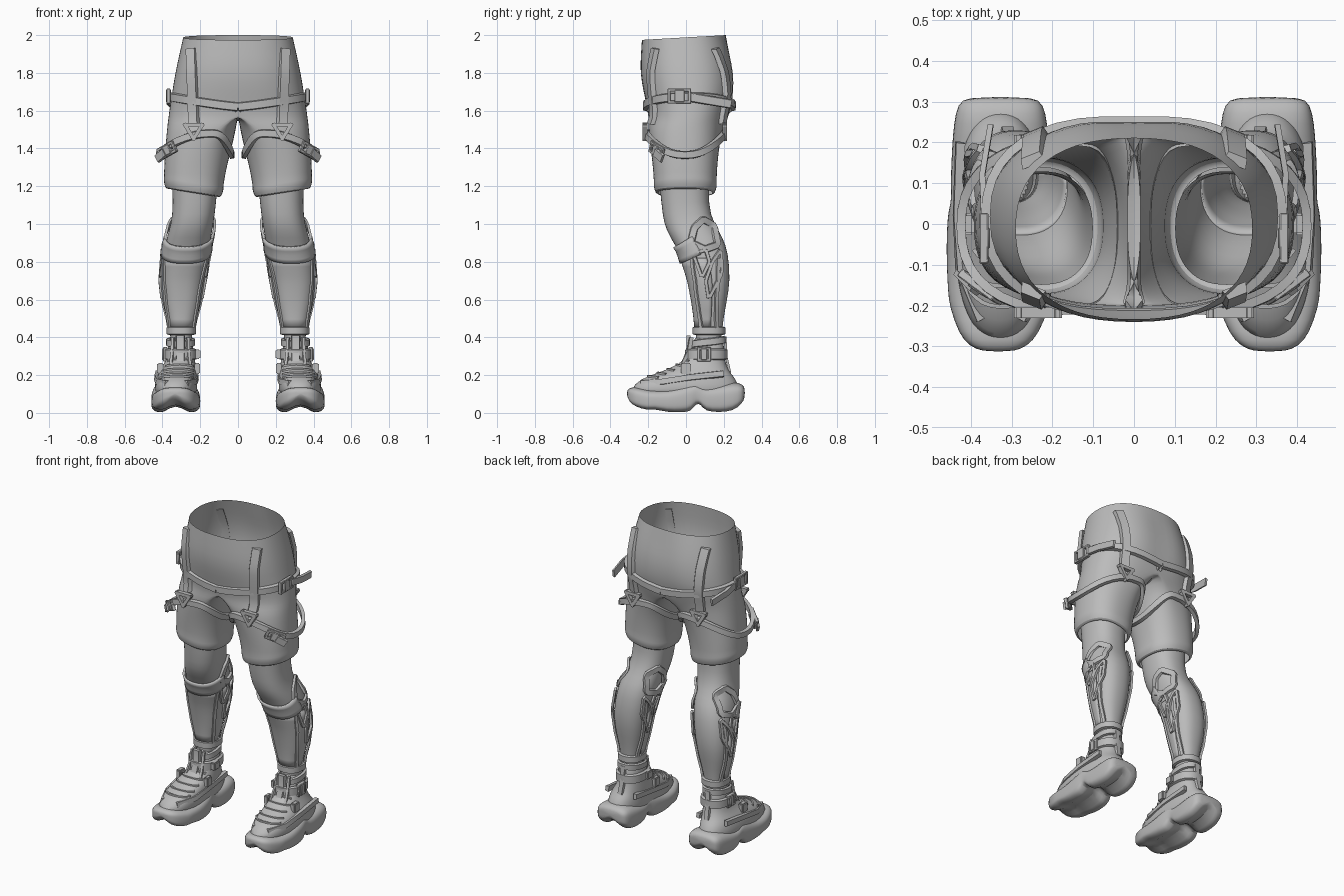
import bpy, bmesh, math
from mathutils import Vector as V, Matrix

if "Cube" in bpy.data.objects:
    bpy.data.objects.remove(bpy.data.objects["Cube"])

grey = bpy.data.materials.new("warm_grey")
grey.diffuse_color = (0.5, 0.5, 0.5, 1)
grey.use_nodes = True
grey.node_tree.nodes["Principled BSDF"].inputs["Base Color"].default_value = grey.diffuse_color
P = 0.85  # roundness exponent of the cross-sections
R = math.radians


def make(name, bm, sub=0, solid=0, angle=40):
    """Turn a bmesh of the right half into a mirrored, smooth object."""
    bmesh.ops.recalc_face_normals(bm, faces=bm.faces)
    me = bpy.data.meshes.new(name)
    bm.to_mesh(me)
    bm.free()
    me.materials.append(grey)
    ob = bpy.data.objects.new(name, me)
    bpy.context.collection.objects.link(ob)
    bpy.ops.object.select_all(action='DESELECT')
    ob.select_set(True)
    bpy.context.view_layer.objects.active = ob
    bpy.ops.object.shade_smooth_by_angle(angle=R(angle))
    if solid:
        ob.modifiers.new("thickness", 'SOLIDIFY').thickness = solid
    m = ob.modifiers.new("mirror", 'MIRROR')
    m.merge_threshold = 0.0005
    if sub:
        s = ob.modifiers.new("smooth", 'SUBSURF')
        s.levels = s.render_levels = sub


def skin(rings, closed=True, cap=False, loop=False):
    bm = bmesh.new()
    vs = [[bm.verts.new(p) for p in r] for r in rings]
    n = len(rings[0])
    for i in range(len(vs) if loop else len(vs) - 1):
        a, b = vs[i], vs[(i + 1) % len(vs)]
        for j in range(n if closed else n - 1):
            k = (j + 1) % n
            bm.faces.new((a[j], a[k], b[k], b[j]))
    if cap:
        bm.faces.new(vs[0])
        bm.faces.new(vs[-1])
    return bm


def spow(v, p):
    return math.copysign(abs(v) ** p, v) if abs(v) > 1e-6 else 0.0


# rows: z, inner x, middle x, outer x, front y, back y
def row(tab, z):
    z = max(min(z, tab[0][0]), tab[-1][0])
    for a, b in zip(tab, tab[1:]):
        if z >= b[0]:
            t = (z - b[0]) / (a[0] - b[0])
            return [v * t + w * (1 - t) for v, w in zip(a, b)]


def surf(tab, a, z, off=0.0):
    """Point on a body surface; angle 0 is outer, -90 front, 90 back."""
    _, xi, xm, xo, yf, yb = row(tab, z)
    c, s = math.cos(a), math.sin(a)
    w = xo - xm if c >= 0 else xm - xi
    return V((xm + w * spow(c, P) + off * c, (yf + yb) / 2 + (yb - yf) / 2 * spow(s, P) + off * s, z))


def loft(tab, n=28):
    return [[surf(tab, 2 * math.pi * j / n - math.pi / 2, r[0]) for j in range(n)] for r in tab]


def limb(rows):
    return [(z, a, (a + b) / 2, b, f, k) for z, a, b, f, k in rows]


def ribbon(name, pts, nors, w, t=0.014, loop=False):
    rings, n = [], len(pts)
    for i, (p, nn) in enumerate(zip(pts, nors)):
        q = pts[(i + 1) % n] if loop or i < n - 1 else p
        o = pts[i - 1] if loop or i else p
        b = (q - o).cross(nn).normalized() * w / 2
        d = nn.normalized() * t / 2
        rings.append([p + b * 0.8 + d, p + b - d, p - b - d, p - b * 0.8 + d])
    make(name, skin(rings, cap=not loop, loop=loop))


def wrap(name, tab, zf, w, off, a0=-90, a1=270, n=40, t=0.014):
    """Strap round a limb, its height and offset given as rules of the angle."""
    full = a1 - a0 >= 360
    angs = [R(a0 + (a1 - a0) * i / (n if full else n - 1)) for i in range(n)]
    ribbon(name, [surf(tab, a, zf(a), off(a)) for a in angs],
           [V((math.cos(a), math.sin(a), 0)) for a in angs], w, t, full)


def box(bm, c, right, up, size):
    r, u = V(right).normalized(), V(up).normalized()
    f = r.cross(u).normalized()
    u = f.cross(r)
    m = Matrix((r * size[0], u * size[1], f * size[2])).transposed().to_4x4()
    bmesh.ops.create_cube(bm, size=1, matrix=Matrix.Translation(V(c)) @ m)


def buckle(name, c, right, up, w, h, t=0.022):
    """Open frame with a central clasp."""
    bm = bmesh.new()
    c, r, u = V(c), V(right).normalized(), V(up).normalized()
    b = 0.016
    for s in (-1, 1):
        box(bm, c + u * s * (h - b) / 2, r, u, (w, b, t))
        box(bm, c + r * s * (w - b) / 2, r, u, (b, h, t))
    box(bm, c, r, u, (w * 0.42, h * 0.8, t * 1.3))
    bmesh.ops.bevel(bm, geom=bm.edges[:], offset=0.003, segments=1, affect='EDGES')
    make(name, bm)


# ---- shorts: pelvis half-rings that split into a leg tube
shorts = [(1.988, 0, 0, .292, -.235, .212), (1.9, 0, 0, .312, -.24, .24), (1.8, 0, 0, .334, -.245, .262),
          (1.7, 0, 0, .35, -.226, .262), (1.64, 0, 0, .36, -.212, .25), (1.575, 0, 0, .369, -.2, .228),
          (1.535, .006, .06, .374, -.2, .21), (1.49, .014, .13, .378, -.2, .193), (1.4, .033, .19, .386, -.187, .175)]
shorts += limb([(1.3, .06, .392, -.176, .166), (1.225, .078, .392, -.17, .162), (1.21, .074, .396, -.174, .166),
                (1.165, .088, .386, -.164, .156)])
rings = loft(shorts)
rings.append([p * 0.9 + V((.024, 0, .117)) for p in rings[-1]])
for p in rings[0]:
    p.z += 0.057 * p.y
for r in rings[1:5]:  # cleft between the buttocks
    for p in r:
        if p.y > 0:
            p.y -= .014 * math.exp(-(p.x / .07) ** 2) * p.y / .26
for r in rings[-4:]:  # slanted hem
    for p in r:
        p.z += 0.16 * (p.x - 0.24)
bm = skin(rings)
bmesh.ops.delete(bm, geom=[f for f in bm.faces if all(abs(v.co.x) < 1e-4 for v in f.verts)], context='FACES')
make("shorts", bm, sub=1, angle=60)

# ---- bare legs
leg = limb([(1.3, .1, .355, -.15, .13), (1.1, .116, .342, -.13, .115), (1.0, .13, .355, -.118, .15),
            (.93, .143, .377, -.085, .195), (.85, .157, .393, -.034, .224), (.7, .183, .404, .014, .236),
            (.58, .205, .39, .037, .214), (.48, .232, .365, .05, .195), (.36, .25, .355, .055, .185)])
make("leg", skin(loft(leg)), sub=1, angle=60)

# ---- thigh harness
wrap("thigh_strap", shorts, lambda a: 1.62 + .053 * math.cos(a), .048,
     lambda a: .009 if math.cos(a) > -.1 else -.004, t=.022)
wrap("lower_strap", shorts, lambda a: 1.365 + .115 * math.sin(a) ** 2, .042,
     lambda a: .012 + .024 * max(0, math.cos(a)), t=.022)


def garter(name, s):
    pts = []
    for i in range(11):
        z = 1.93 - .4 * i / 10
        x = .25 - .014 * i / 10
        _, xi, xm, xo, yf, yb = row(shorts, z)
        c = min(abs((x - xm) / (xo - xm)), .98) ** (1 / P)
        pts.append(surf(shorts, s * math.acos(c), z, .01))
        pts[-1].x = x
    ribbon(name, pts, [V((.4, s, 0))] * 11, .062, .026)
    # triangular ring under the strap
    y = -.218 if s < 0 else .205
    tri = [V((.235, y, 1.495)) + V(d) for d in ((-.046, 0, .03), (.046, 0, .03), (0, 0, -.044))]
    bm = bmesh.new()
    for i in range(3):
        a, b = tri[i], tri[(i + 1) % 3]
        box(bm, (a + b) / 2, b - a, V((0, 1, 0)), ((b - a).length + .016, .026, .02))
    make(name + "_ring", bm)


garter("front_garter", -1)
garter("back_garter", 1)
buckle("thigh_buckle", (.368, -.035, 1.677), (0, 1, 0), (0, 0, 1), .125, .08)
ribbon("thigh_strap_tail", [V((.368, .02, 1.672)), V((.372, .12, 1.655)), V((.352, .24, 1.635))],
       [V((1, 0, 0))] * 3, .05)
buckle("lower_buckle", (.375, -.155, 1.39), (.75, .55, -.42), (.35, .2, .9), .115, .065)
ribbon("lower_strap_tail", [V((.39, -.165, 1.38)), V((.43, -.125, 1.345))], [V((.6, -.8, 0))] * 2, .05)

# ---- shin guard


def patch(name, lo, hi, half, off, rows):
    g = []
    for i in range(rows + 1):
        t = i / rows
        g.append([surf(leg, R(-90 + d), lo(d) * (1 - t) + hi(d) * t, off)
                  for d in [half * (j / 12 - 1) for j in range(25)]])
    make(name, skin(g, closed=False), solid=.012)


patch("shin_plate", lambda d: .45, lambda d: .82, 95, .008, 8)
patch("shin_collar", lambda d: .79 + .05 * (d / 85) ** 2, lambda d: .875 + .06 * (d / 85) ** 2, 85, .018, 4)
wrap("ankle_band", leg, lambda a: .435, .045, lambda a: .01)
for k, s in (("outer", 1), ("inner", -1)):
    zs = [.82 - .37 * i / 9 for i in range(10)]
    for part, d in (("front", 62), ("rear", 118)):
        ang = [R(-90 + s * (d - 10 * math.sin(math.pi * i / 9))) for i in range(10)]
        ribbon(f"{k}_{part}_rib", [surf(leg, a, z, .01) for a, z in zip(ang, zs)],
               [V((math.cos(a), math.sin(a), 0)) for a in ang], .022)

    def frame(name, poly, w, off):
        """Closed frame drawn in side elevation and laid on the calf."""
        pts, nor = [], []
        for (y0, z0), (y1, z1) in zip(poly, poly[1:] + poly[:1]):
            for t in (.1, .37, .63, .9):
                y, z = y0 + (y1 - y0) * t, z0 + (z1 - z0) * t
                _, xi, xm, xo, yf, yb = row(leg, z)
                q = max(-.9, min(.9, 2 * (y - (yf + yb) / 2) / (yb - yf)))
                c = (1 - abs(q) ** (2 / P)) ** (P / 2)
                pts.append(V((xm + s * ((xo - xm) * c + off), y, z)))
                nor.append(V((s, .6 * q, 0)))
        ribbon(name, pts, nor, w, .014, True)

    frame(k + "_knee_fin", [(.025, .9), (.045, .98), (.092, 1.024), (.15, .99), (.17, .89), (.1, .865)], .04, .01)
    frame(k + "_upper_lattice", [(.04, .84), (.105, .865), (.125, .8), (.085, .715)], .02, .011)
    frame(k + "_lower_lattice", [(.14, .8), (.185, .865), (.19, .74), (.12, .6), (.105, .7)], .02, .011)

# ---- shoe upper
upper = limb([(.415, .25, .36, .04, .198), (.34, .235, .372, .028, .202), (.28, .228, .382, -.005, .205),
              (.24, .222, .4, -.075, .22), (.212, .218, .42, -.15, .235), (.18, .216, .435, -.245, .265),
              (.125, .214, .444, -.297, .285), (.08, .22, .435, -.28, .275)])
make("shoe_upper", skin(loft(upper), cap=True), sub=1, angle=60)

# ---- chunky sole lofted toe to heel: y, inner x, outer x, bottom z, top z
sole = [(-.313, .295, .37, .085, .118), (-.3, .262, .403, .055, .132), (-.27, .233, .43, .03, .138),
        (-.2, .206, .453, .01, .125), (-.17, .203, .456, .02, .125), (-.1, .198, .46, 0, .125),
        (-.02, .2, .46, 0, .15), (.03, .208, .456, .004, .165), (.05, .216, .45, .046, .165),
        (.078, .218, .448, .046, .15), (.1, .214, .45, .004, .14), (.18, .208, .447, 0, .15),
        (.25, .212, .442, .006, .165), (.295, .222, .432, .045, .155), (.312, .245, .41, .075, .135)]
rings = []
for y, a, b, lo, hi in sole:
    ring = []
    for j in range(28):
        t = 2 * math.pi * j / 28
        low = math.sin(t) < 0
        x = (a + b) / 2 + (b - a) / 2 * spow(math.cos(t), .45 if low else .7)
        z = (lo + hi) / 2 + (hi - lo) / 2 * spow(math.sin(t), .45 if low else .7)
        if low:  # groove along the tread
            z += .35 * (hi - lo) * math.exp(-((x - (a + b) / 2) / .03) ** 2)
        ring.append(V((x, y, z)))
    rings.append(ring)
make("sole", skin(rings, cap=True), sub=1, angle=60)

# ---- shoe trim: laces, ankle straps, tongue, tabs and side bars
for i, z in enumerate((.195, .212, .232, .255, .28)):
    wrap(f"lace_{i + 1}", upper, lambda a: z - .012 * math.cos(a) ** 2, .013, lambda a: .002, -140, -40, 12, .01)
wrap("ankle_strap", upper, lambda a: .31, .06, lambda a: .009)
wrap("shoe_cuff", upper, lambda a: .375 + .012 * math.sin(a), .04, lambda a: .007)
ribbon("tongue", [V((.305, .014, .41)), V((.305, .012, .33)), V((.305, -.012, .27))], [V((0, -1, 0))] * 3, .05, .022)
for s in (-1, 1):
    ribbon(f"tongue_edge_{'inner' if s < 0 else 'outer'}",
           [V((.305 + s * .04, .028, .4)), V((.305 + s * .042, .016, .33)), V((.305 + s * .05, -.02, .255))],
           [V((.3 * s, -1, 0))] * 3, .018, .02)
buckle("ankle_buckle", (.385, .095, .31), (0, 1, 0), (0, 0, 1), .075, .075, .025)
bm = bmesh.new()
box(bm, (.222, .075, .31), (1, 0, 0), (0, 0, 1), (.045, .05, .055))
box(bm, (.41, .0, .235), (1, 0, 0), (0, 0, 1), (.035, .06, .055))
box(bm, (.215, .0, .235), (1, 0, 0), (0, 0, 1), (.03, .06, .05))
bmesh.ops.bevel(bm, geom=bm.edges[:], offset=.006, segments=2, affect='EDGES')
make("strap_tabs", bm)
ribbon("heel_pull", [V((.305, .208, .39)), V((.305, .212, .3)), V((.31, .232, .215))], [V((0, 1, 0))] * 3, .035)
for k, s, x in (("outer", 1, .432), ("inner", -1, .22)):
    ribbon(k + "_side_bar", [V((x - s * .055, -.235, .155)), V((x - s * .008, -.12, .165)), V((x, .02, .188)),
                             V((x - s * .006, .2, .208))], [V((s, -.6, .2)), V((s, -.2, .2)), V((s, 0, .1)),
                                                            V((s, .1, .1))], .036, .022)
